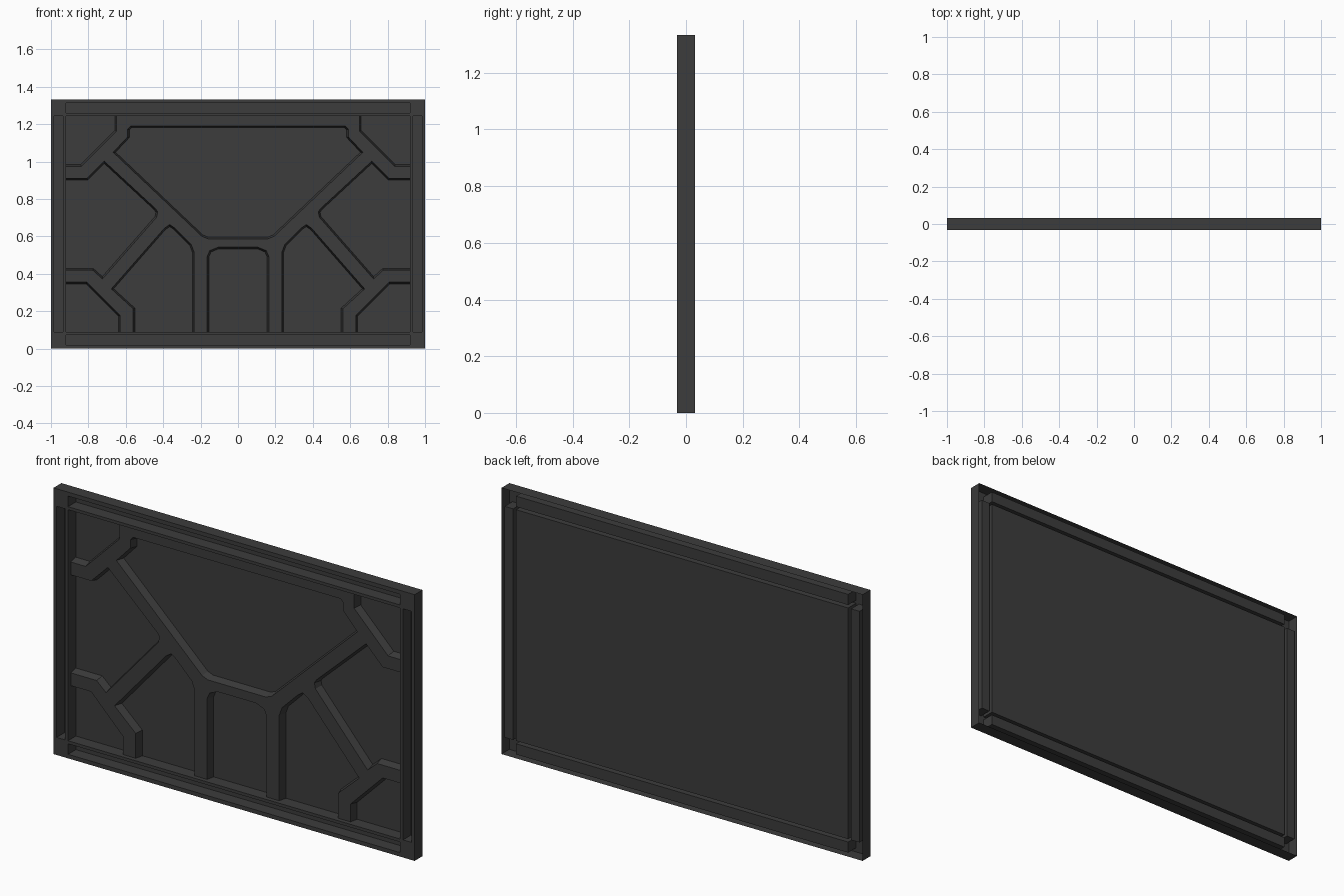
import bpy, bmesh
from mathutils import Vector

if "Cube" in bpy.data.objects:
    bpy.data.objects.remove(bpy.data.objects["Cube"])

W, H, D = 1.0, 1.333, 0.031          # half width, height, half depth
RIB_Y = -0.009                       # front level of the ribs

metal = bpy.data.materials.new("dark grey metal")
metal.diffuse_color = (0.045, 0.045, 0.045, 1)
metal.use_nodes = True
metal.node_tree.nodes["Principled BSDF"].inputs["Base Color"].default_value = metal.diffuse_color


def finish(bm, name, mat=True):
    me = bpy.data.meshes.new(name)
    bm.to_mesh(me)
    bm.free()
    ob = bpy.data.objects.new(name, me)
    bpy.context.collection.objects.link(ob)
    if mat:
        me.materials.append(metal)
    return ob


def quad(bm, pts, normal):
    f = bm.faces.new([bm.verts.new(p) for p in pts])
    f.normal_update()
    if f.normal.dot(Vector(normal)) < 0:
        f.normal_flip()


# Frame shell: a stepped sheet with open back, four trim grooves and a sunken field
half = [W, 0.983, 0.936, 0.92]
xs = [-v for v in half] + half[::-1]
cut = [0, 0.02, 0.073, 0.088]
zs = cut + [H - v for v in cut[::-1]]


def level(i, j):
    if not (0 <= i < 7 and 0 <= j < 7):
        return D
    sunk = (i == 3 and j in (1, 3, 5)) or (j == 3 and i in (1, 5))
    return D if sunk else -D


bm = bmesh.new()
for i in range(7):
    for j in range(7):
        y = level(i, j)
        x0, x1, z0, z1 = xs[i], xs[i + 1], zs[j], zs[j + 1]
        quad(bm, [(x0, y, z0), (x1, y, z0), (x1, y, z1), (x0, y, z1)], (0, -1, 0))
        if y == D:
            continue
        # walls drop from raised cells to lower neighbours
        for di, dj, a, b in ((-1, 0, (x0, z0), (x0, z1)), (1, 0, (x1, z0), (x1, z1)),
                             (0, -1, (x0, z0), (x1, z0)), (0, 1, (x0, z1), (x1, z1))):
            if level(i + di, j + dj) == D:
                quad(bm, [(a[0], -D, a[1]), (b[0], -D, b[1]),
                          (b[0], D, b[1]), (a[0], D, a[1])], (di, 0, dj))
bmesh.ops.remove_doubles(bm, verts=bm.verts, dist=1e-5)
finish(bm, "frame_shell")

# Outlines of the sunken cells between the ribs (left half, x and z)
side_cells = [
    [(-.96, 1.29), (-.655, 1.29), (-.655, 1.165), (-.84, .98), (-.96, .98)],
    [(-.96, .905), (-.805, .905), (-.715, .995), (-.445, .745), (-.435, .73),
     (-.44, .705), (-.725, .38), (-.775, .425), (-.96, .425)],
    [(-.96, .35), (-.81, .35), (-.635, .175), (-.635, .04), (-.96, .04)],
    [(-.555, .04), (-.555, .215), (-.67, .32), (-.39, .64), (-.365, .657),
     (-.34, .64), (-.255, .555), (-.24, .515), (-.24, .04)],
]
centre_cells = [
    [(-.572, 1.185), (-.585, 1.172), (-.585, 1.13), (-.66, 1.05), (-.19, .605), (-.16, .593)],
    [(-.16, .04), (-.16, .49), (-.147, .52), (-.105, .537)],
]


def mirror(loop):
    return [(-x, z) for x, z in reversed(loop)]


cells = side_cells + [mirror(c) for c in side_cells] + [c + mirror(c) for c in centre_cells]


def offset(loop, d):
    """Grow (d > 0) a closed outline with mitred corners."""
    n = len(loop)
    p = [Vector(v) for v in loop]
    area = sum(p[i - 1].x * p[i].y - p[i].x * p[i - 1].y for i in range(n))
    s = 1 if area > 0 else -1
    out = []
    for i in range(n):
        e1 = (p[i] - p[i - 1]).normalized()
        e2 = (p[(i + 1) % n] - p[i]).normalized()
        n1, n2 = Vector((e1.y, -e1.x)) * s, Vector((e2.y, -e2.x)) * s
        out.append(p[i] + d * (n1 + n2) / (1 + n1.dot(n2)))
    return out


# Tapered cutters for the cells
bm = bmesh.new()
for c in cells:
    rings = [[bm.verts.new((v.x, y, v.y)) for v in offset(c, d)]
             for y, d in ((-0.02, 0.008), (0.04, -0.006))]
    bm.faces.new(rings[0])
    bm.faces.new(rings[1])
    n = len(c)
    for i in range(n):
        k = (i + 1) % n
        bm.faces.new((rings[0][i], rings[0][k], rings[1][k], rings[1][i]))
bmesh.ops.recalc_face_normals(bm, faces=bm.faces)
cutter = finish(bm, "cell_cutter", False)
cutter.hide_render = True

# Rib plate filling the sunken field, with the cells cut out
bm = bmesh.new()
bmesh.ops.create_cube(bm, size=1)
z0, z1 = zs[3], zs[4]
for v in bm.verts:
    v.co = (v.co.x * 1.84, RIB_Y if v.co.y < 0 else D - 0.0005, z0 if v.co.z < 0 else z1)
ribs = finish(bm, "ribs")
mod = ribs.modifiers.new("cells", 'BOOLEAN')
mod.operation, mod.solver, mod.object = 'DIFFERENCE', 'EXACT', cutter
bpy.context.view_layer.update()
me = bpy.data.meshes.new_from_object(ribs.evaluated_get(bpy.context.evaluated_depsgraph_get()))
ribs.modifiers.clear()

# Drop hidden faces: against the field floor and the frame walls
bm = bmesh.new()
bm.from_mesh(me)
hidden = []
for f in bm.faces:
    c = f.calc_center_median()
    edge = abs(c.x) > 0.9199 or c.z < z0 + 1e-4 or c.z > z1 - 1e-4
    if f.normal.y > 0.9 or edge:
        hidden.append(f)
    f.material_index = 0
bmesh.ops.delete(bm, geom=hidden, context='FACES')
bm.to_mesh(ribs.data)
bm.free()
bpy.data.objects.remove(cutter)
